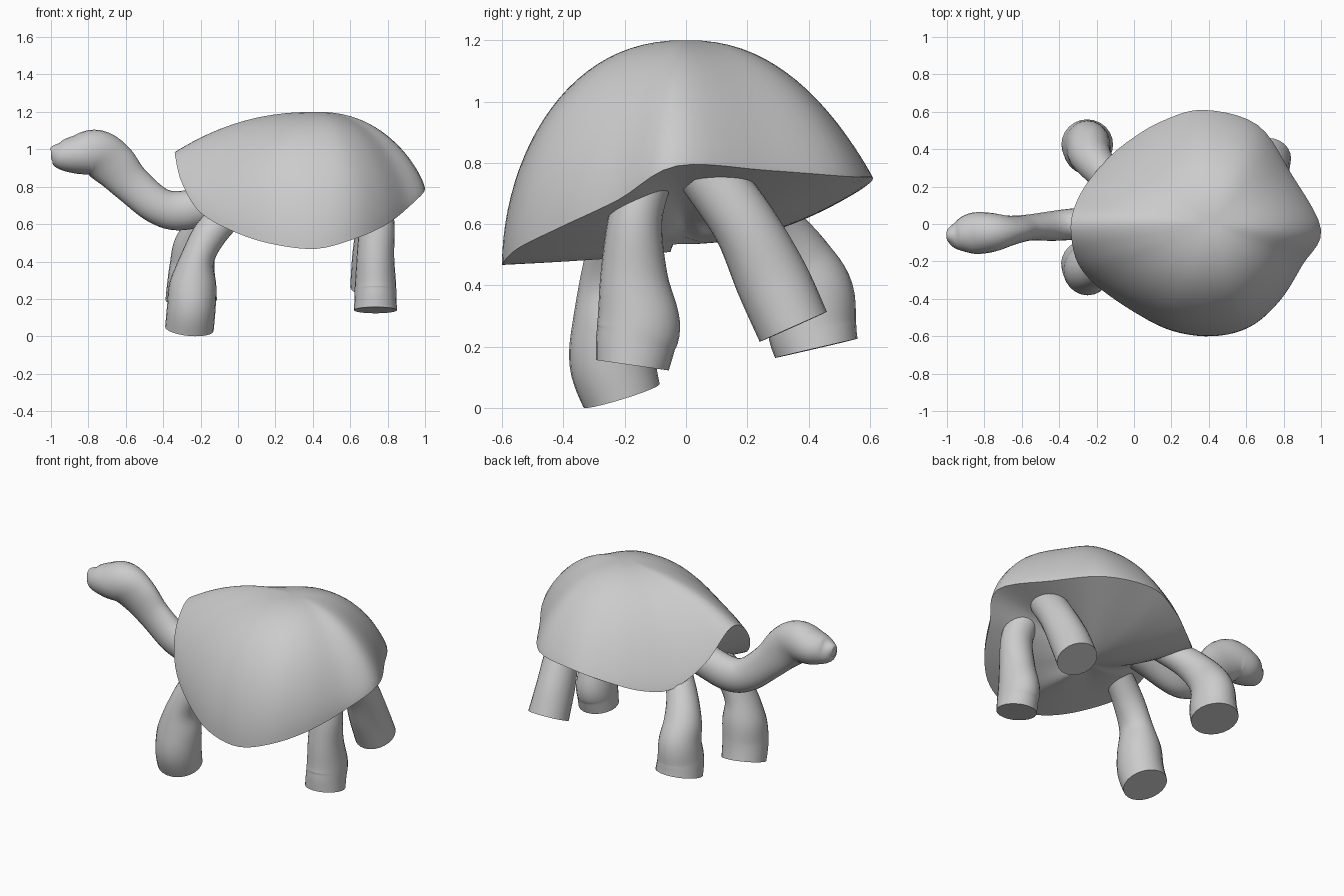
import bpy, bmesh, math
from mathutils import Vector

if "Cube" in bpy.data.objects:
    bpy.data.objects.remove(bpy.data.objects["Cube"])


def spline(pts, steps, closed=False):
    """Catmull-Rom samples through points of any dimension."""
    p = [Vector(q) for q in pts]
    n = len(p)
    get = (lambda i: p[i % n]) if closed else (lambda i: p[max(0, min(n - 1, i))])
    out = []
    for i in range(n if closed else n - 1):
        a, b, c, d = (get(i + k) for k in (-1, 0, 1, 2))
        for s in range(steps):
            t = s / steps
            out.append(0.5 * (2 * b + (c - a) * t + (2 * a - 5 * b + 4 * c - d) * t ** 2
                              + (3 * b - a - 3 * c + d) * t ** 3))
    return out if closed else out + [p[-1]]


def loft(name, rings, angle):
    """Skin closed rings and cap both ends."""
    bm = bmesh.new()
    loops = [[bm.verts.new((x, y, max(z, 0))) for x, y, z in r] for r in rings]
    for a, b in zip(loops, loops[1:]):
        for i in range(len(a)):
            j = (i + 1) % len(a)
            bm.faces.new((a[i], a[j], b[j], b[i]))
    bm.faces.new(loops[0])
    bm.faces.new(loops[-1])
    bmesh.ops.recalc_face_normals(bm, faces=bm.faces)
    me = bpy.data.meshes.new(name)
    bm.to_mesh(me)
    bm.free()
    ob = bpy.data.objects.new(name, me)
    bpy.context.collection.objects.link(ob)
    bpy.ops.object.select_all(action='DESELECT')
    ob.select_set(True)
    bpy.context.view_layer.objects.active = ob
    bpy.ops.object.shade_smooth_by_angle(angle=math.radians(angle))
    return ob


def tube(name, pts, sides=24, steps=6):
    """Tube through (x, y, z, width radius, depth radius) points."""
    path = spline(pts, steps)
    rings = []
    for i, q in enumerate(path):
        c = Vector(q[:3])
        t = (Vector(path[min(i + 1, len(path) - 1)][:3])
             - Vector(path[max(i - 1, 0)][:3])).normalized()
        u = (Vector((0, 1, 0)) - t * t.y).normalized()
        v = t.cross(u)
        rings.append([c + u * q[3] * math.cos(k * math.tau / sides)
                      + v * q[4] * math.sin(k * math.tau / sides) for k in range(sides)])
    return loft(name, rings, 45)


# Shell: lopsided rim (x, y, z, dome fullness, belly curve)
rim = spline([
    (1.00, -.03, .79, 1.3, .6), (.84, .27, .775, 1.3, .8), (.66, .53, .755, 1.2, 1.3),
    (.37, .61, .75, 1.05, 1.8), (.15, .55, .70, 1.1, 2), (-.02, .45, .655, 1.15, 2),
    (-.15, .34, .665, 1.15, 2), (-.27, .19, .80, 1.1, 2), (-.33, .05, .97, 1.0, 2),
    (-.335, -.07, .96, 1.0, 2), (-.30, -.21, .82, 1.2, 2), (-.20, -.33, .66, 1.5, 1.6),
    (0, -.47, .55, 1.8, 1), (.20, -.57, .49, 1.9, .6), (.42, -.60, .468, 1.9, .4),
    (.62, -.55, .52, 1.9, .4), (.78, -.41, .59, 1.8, .6), (.90, -.22, .68, 1.55, .6)], 5, True)
rings = []
for k in range(1, 13):                     # underside, centre outwards
    r = k / 12
    rings.append([Vector((.35 + (q[0] - .35) * r, q[1] * r, .535 + (q[2] - .535) * r ** q[4]))
                  for q in rim])
for k in range(1, 24):                     # dome, rim upwards
    a = k / 24 * math.pi / 2
    r = math.cos(a) ** (2 / 2.25)
    rings.append([Vector((.42 + (q[0] - .42) * r, q[1] * r,
                          q[2] + (1.2 - q[2]) * math.sin(a) ** (2 / q[3]))) for q in rim])
loft("shell", rings, 50)

# Neck rising into a blunt head
tube("neck_and_head", [
    (.10, 0, .74, .08, .08), (-.10, 0, .72, .09, .10), (-.30, 0, .672, .085, .105),
    (-.43, -.01, .70, .08, .10), (-.57, -.02, .815, .07, .105), (-.67, -.035, .92, .08, .125),
    (-.76, -.045, .98, .105, .125), (-.86, -.05, .972, .11, .105),
    (-.94, -.06, .968, .08, .08), (-.985, -.06, .975, .045, .05), (-1, -.06, .975, .025, .03)])

# Legs: flat-footed tubes from sole to body
legs = {
    "front_leg_right": [(-.26, -.21, .04, .13, .13), (-.25, -.24, .15, .14, .13),
                        (-.24, -.24, .28, .13, .125), (-.215, -.24, .42, .105, .09),
                        (-.14, -.22, .56, .09, .09), (.00, -.17, .70, .08, .08)],
    "front_leg_left": [(-.25, .425, .195, .138, .138), (-.25, .41, .27, .145, .13),
                       (-.245, .41, .38, .135, .12), (-.23, .36, .49, .11, .11),
                       (-.16, .27, .61, .09, .09), (-.03, .15, .73, .08, .08)],
    "rear_leg_right": [(.735, -.175, .14, .12, .115), (.735, -.165, .21, .13, .112),
                       (.735, -.155, .28, .135, .11),
                       (.735, -.17, .43, .11, .10), (.74, -.165, .62, .088, .095),
                       (.70, -.12, .78, .085, .09)],
    "rear_leg_left": [(.72, .35, .265, .12, .12), (.72, .28, .42, .12, .11),
                      (.73, .19, .60, .105, .10), (.72, .07, .77, .10, .09)],
}
for name, pts in legs.items():
    tube(name, pts)
